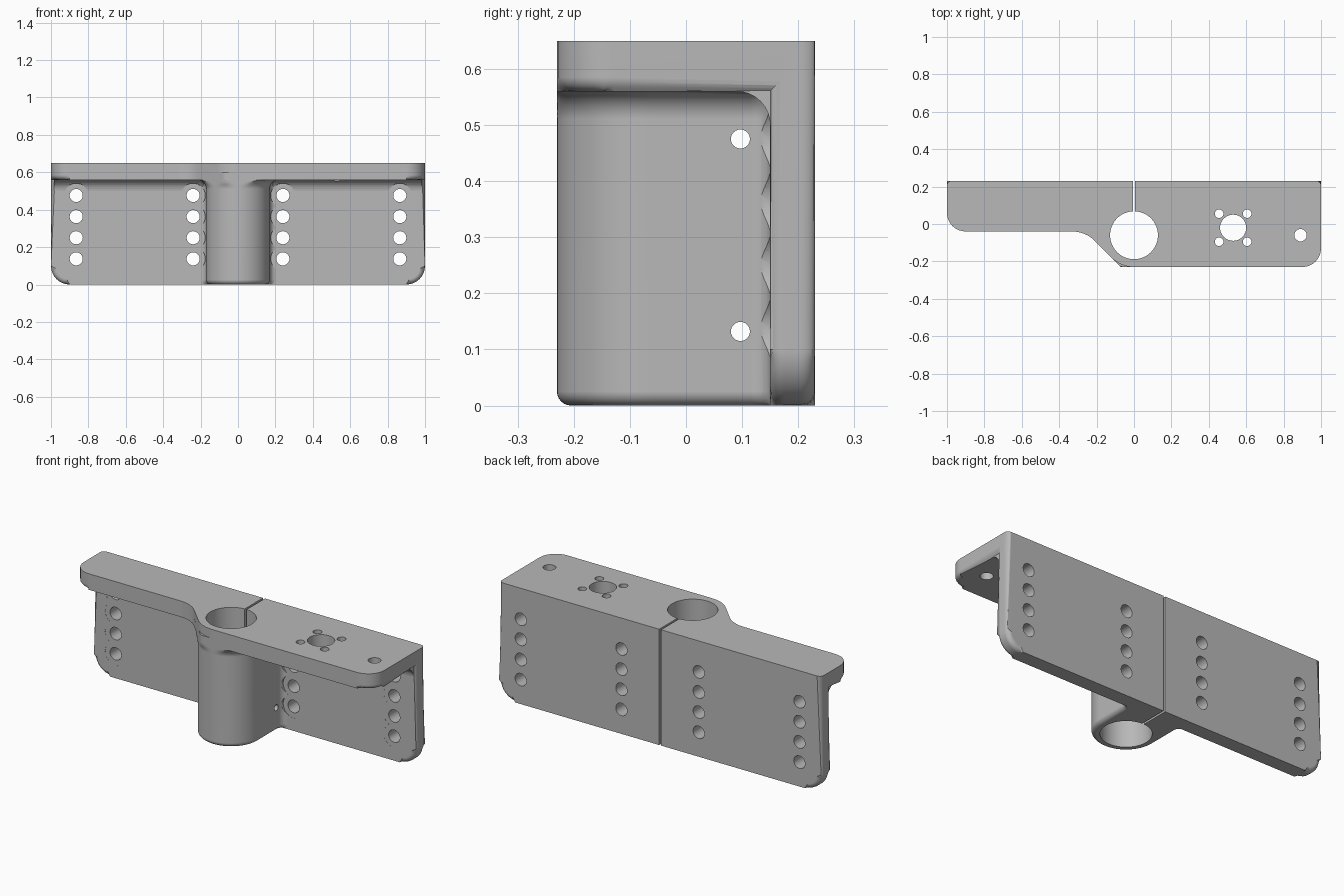
import bpy, bmesh
from math import sin, cos, pi, radians
from mathutils import Vector, Matrix

if "Cube" in bpy.data.objects:
    bpy.data.objects.remove(bpy.data.objects["Cube"])

metal = bpy.data.materials.new("grey_metal")
metal.use_nodes = True
GREY = (0.48, 0.48, 0.48, 1)
metal.diffuse_color = GREY
metal.node_tree.nodes["Principled BSDF"].inputs["Base Color"].default_value = GREY

BACK, FACE, SINK = 0.23, 0.15, 0.19     # plate back, plate front, overlap depth
TOP, UNDER = 0.65, 0.56                 # flange top and underside
AXIS_Y, BARREL_R = -0.06, 0.17
ROUND = 0.025


def arc(cx, cy, r, start, end, n=8):
    angles = [radians(start + (end - start) * i / n) for i in range(n + 1)]
    return [(cx + r * cos(a), cy + r * sin(a)) for a in angles]


def make_object(name, bm):
    bmesh.ops.recalc_face_normals(bm, faces=bm.faces)
    mesh = bpy.data.meshes.new(name)
    bm.to_mesh(mesh)
    bm.free()
    mesh.materials.append(metal)
    obj = bpy.data.objects.new(name, mesh)
    bpy.context.collection.objects.link(obj)
    return obj


def loft(name, rings, soft_edge=None):
    """Skin closed rings of equal length, then round the chosen edges."""
    bm = bmesh.new()
    loops = [[bm.verts.new(p) for p in ring] for ring in rings]
    for low, high in zip(loops, loops[1:]):
        for i in range(len(low)):
            j = (i + 1) % len(low)
            bm.faces.new((low[i], low[j], high[j], high[i]))
    bm.faces.new(loops[0])
    bm.faces.new(loops[-1])
    if soft_edge:
        edges = [e for e in bm.edges if soft_edge(e.verts[0].co, e.verts[1].co)]
        bmesh.ops.bevel(bm, geom=edges, offset=ROUND, segments=5,
                        profile=0.5, affect='EDGES')
    return make_object(name, bm)


def combine(target, tool, operation):
    mod = target.modifiers.new("combine", 'BOOLEAN')
    mod.operation, mod.solver, mod.object = operation, 'EXACT', tool
    bpy.context.view_layer.objects.active = target
    bpy.ops.object.modifier_apply(modifier=mod.name)
    bpy.data.objects.remove(tool)


def drill(target, start, end, radius, sides=32):
    a, b = Vector(start), Vector(end)
    turn = (b - a).to_track_quat('Z', 'Y').to_matrix().to_4x4()
    bm = bmesh.new()
    bmesh.ops.create_cone(bm, cap_ends=True, segments=sides, radius1=radius,
                          radius2=radius, depth=(b - a).length,
                          matrix=Matrix.Translation((a + b) / 2) @ turn)
    combine(target, make_object("drill", bm), 'DIFFERENCE')


# Back plate with rounded lower corners and softened sides and bottom
outline = [(1, TOP), (-1, TOP)] + arc(-0.9, 0.1, 0.1, 180, 270) + arc(0.9, 0.1, 0.1, 270, 360)


def plate_soft(a, b):
    return abs(a.y - b.y) < 1e-4 and min(a.z, b.z) < TOP - 1e-4


bracket = loft("bracket", [[(x, y, z) for x, z in outline] for y in (FACE, BACK)], plate_soft)

# Top flange, narrow on one side and wide on the other
outline = [(1, SINK), (-1, SINK)] + arc(-0.9, 0.06, 0.1, 180, 270)
outline += arc(-0.33, -0.21, 0.17, 90, 45)
outline += arc(0, AXIS_Y, BARREL_R, 225, 270)
outline += arc(0.9, -0.13, 0.1, 270, 360)


def flange_soft(a, b):
    return max(a.z, b.z) < UNDER + 1e-4 and min(a.y, b.y) < SINK - 1e-4 \
        and not (abs(a.x - b.x) > 1.9)


flange = loft("flange", [[(x, y, z) for x, y in outline] for z in (UNDER, TOP)], flange_soft)
combine(bracket, flange, 'UNION')

# Concave fillet where the flange meets the plate
outline = [(SINK, 0.5)] + arc(0.09, 0.5, 0.06, 0, 90) + [(0.09, 0.6), (SINK, 0.6)]
fillet = loft("inner_fillet", [[(x, y, z) for y, z in outline] for x in (-0.985, 0.985)])
combine(bracket, fillet, 'UNION')


# Clamp barrel: rounded at the bottom, flared into the flange and the plate
def barrel_ring(grow, z):
    w, f = BARREL_R + grow, 0.035
    right = arc(0, AXIS_Y, w, 270, 360, 16) + arc(w + f, FACE - f, f, 180, 90) + [(w + f, SINK)]
    pts = [(-x, y) for x, y in reversed(right[1:])] + right
    ring = []
    for x, y in pts:
        over = min(0, x + y + 0.3) / 2 if x < 0 else 0
        ring.append((x - over, max(y - over, AXIS_Y - BARREL_R), z))
    return ring


steps = [radians(90 * i / 6) for i in range(7)]
rings = [barrel_ring(-ROUND * (1 - sin(a)), ROUND * (1 - cos(a))) for a in steps]
rings += [barrel_ring(0.05 * (1 - cos(a)), UNDER - 0.049 + 0.05 * sin(a)) for a in steps]
rings.append(barrel_ring(0.05, 0.6))
combine(bracket, loft("barrel", rings), 'UNION')

# Barrel bore and the clamping slit behind it
drill(bracket, (0, AXIS_Y, -0.1), (0, AXIS_Y, 0.8), 0.128, 64)
bm = bmesh.new()
bmesh.ops.create_cube(bm, size=1, matrix=Matrix.Translation((0, 0.15, 0.3))
                      @ Matrix.Diagonal((0.012, 0.36, 1, 1)))
combine(bracket, make_object("slit", bm), 'DIFFERENCE')

# Four columns of mounting holes with spot faces on the front
for side in (-1, 1):
    for x in (0.24, 0.865):
        for row in range(4):
            z = 0.137 + 0.113 * row
            drill(bracket, (side * x, 0.06, z), (side * x, FACE + 0.0005, z), 0.065)
            drill(bracket, (side * x, 0.1, z), (side * x, 0.3, z), 0.035)

# Pinch bolt holes across the slit
for z in (0.132, 0.475):
    drill(bracket, (-0.4, 0.097, z), (0.4, 0.097, z), 0.017, 24)

# Flange holes: spot-faced centre hole, four small ones, one near the end
drill(bracket, (0.53, -0.02, 0.45), (0.53, -0.02, UNDER + 0.0005), 0.135, 48)
drill(bracket, (0.53, -0.02, 0.5), (0.53, -0.02, 0.8), 0.07)
for dx in (-0.075, 0.075):
    for dy in (-0.075, 0.075):
        drill(bracket, (0.53 + dx, dy - 0.02, 0.5), (0.53 + dx, dy - 0.02, 0.8), 0.023, 24)
drill(bracket, (0.89, -0.06, 0.5), (0.89, -0.06, 0.8), 0.033)

# Smooth the curved faces and keep the machined edges crisp
bpy.ops.object.select_all(action='DESELECT')
bracket.select_set(True)
bpy.context.view_layer.objects.active = bracket
bpy.ops.object.shade_smooth_by_angle(angle=radians(30))
normals = bracket.modifiers.new("even_normals", 'WEIGHTED_NORMAL')
normals.keep_sharp = True
